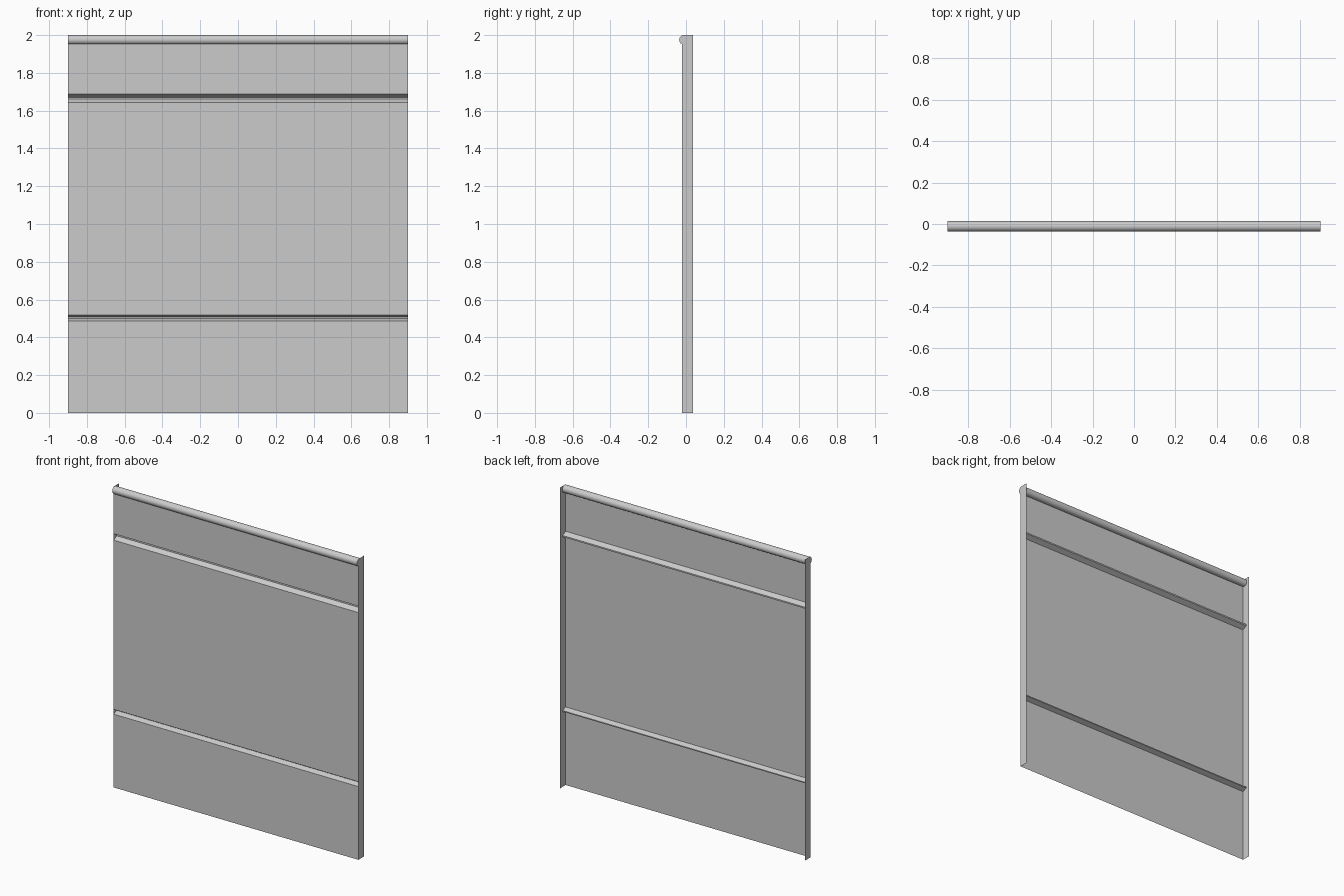
import bpy, bmesh, math

cube = bpy.data.objects.get("Cube")
if cube:
    bpy.data.objects.remove(cube, do_unlink=True)

HALF = 0.9            # half width
FRONT, BACK = -0.021, 0.036
TOP = 2.0
ROLL_R = 0.025

grey = bpy.data.materials.new("bare metal grey")
grey.use_nodes = True
colour = (0.6, 0.6, 0.6, 1)
grey.diffuse_color = colour
grey.node_tree.nodes["Principled BSDF"].inputs["Base Color"].default_value = colour


def sweep(name, profile, cap=False):
    """Sweep a (y, z) profile across the full width; cap closes it into a bar."""
    bm = bmesh.new()
    left, right = ([bm.verts.new((x, y, z)) for y, z in profile] for x in (HALF, -HALF))
    count = len(profile)
    for i in range(count if cap else count - 1):
        j = (i + 1) % count
        bm.faces.new((left[i], right[i], right[j], left[j]))
    if cap:
        bm.faces.new(left)
        bm.faces.new(right[::-1])
        bmesh.ops.recalc_face_normals(bm, faces=bm.faces)
    return finish(name, bm)


def finish(name, bm):
    mesh = bpy.data.meshes.new(name)
    bm.to_mesh(mesh)
    bm.free()
    mesh.materials.append(grey)
    obj = bpy.data.objects.new(name, mesh)
    bpy.context.collection.objects.link(obj)
    return obj


def groove(top, bottom):
    """Pressed channel with an overhanging upper lip, a narrow floor and a sloped sill."""
    height = top - bottom
    depth = 0.01
    return [(FRONT, bottom), (depth, bottom + height * 0.4),
            (depth, bottom + height * 0.62), (FRONT, top)]


# Front sheet with two pressed grooves
sweep("front_panel", [(FRONT, 0)] + groove(0.519, 0.487) + groove(1.687, 1.644)
      + [(FRONT, TOP - ROLL_R)])

# Rolled bead along the top edge
steps = 24
roll = sweep("top_roll", [(FRONT + 0.01 + ROLL_R * math.cos(a), TOP - ROLL_R + ROLL_R * math.sin(a))
                          for a in (math.tau * i / steps for i in range(steps))], cap=True)
bpy.context.view_layer.objects.active = roll
roll.select_set(True)
bpy.ops.object.shade_smooth_by_angle(angle=math.radians(40))

# Side flanges folded to the back
for side, name in ((1, "left_flange"), (-1, "right_flange")):
    bm = bmesh.new()
    corners = [(FRONT, 0), (BACK, 0), (BACK, TOP), (FRONT, TOP)]
    bm.faces.new([bm.verts.new((side * HALF, y, z)) for y, z in corners[::side]])
    finish(name, bm)
